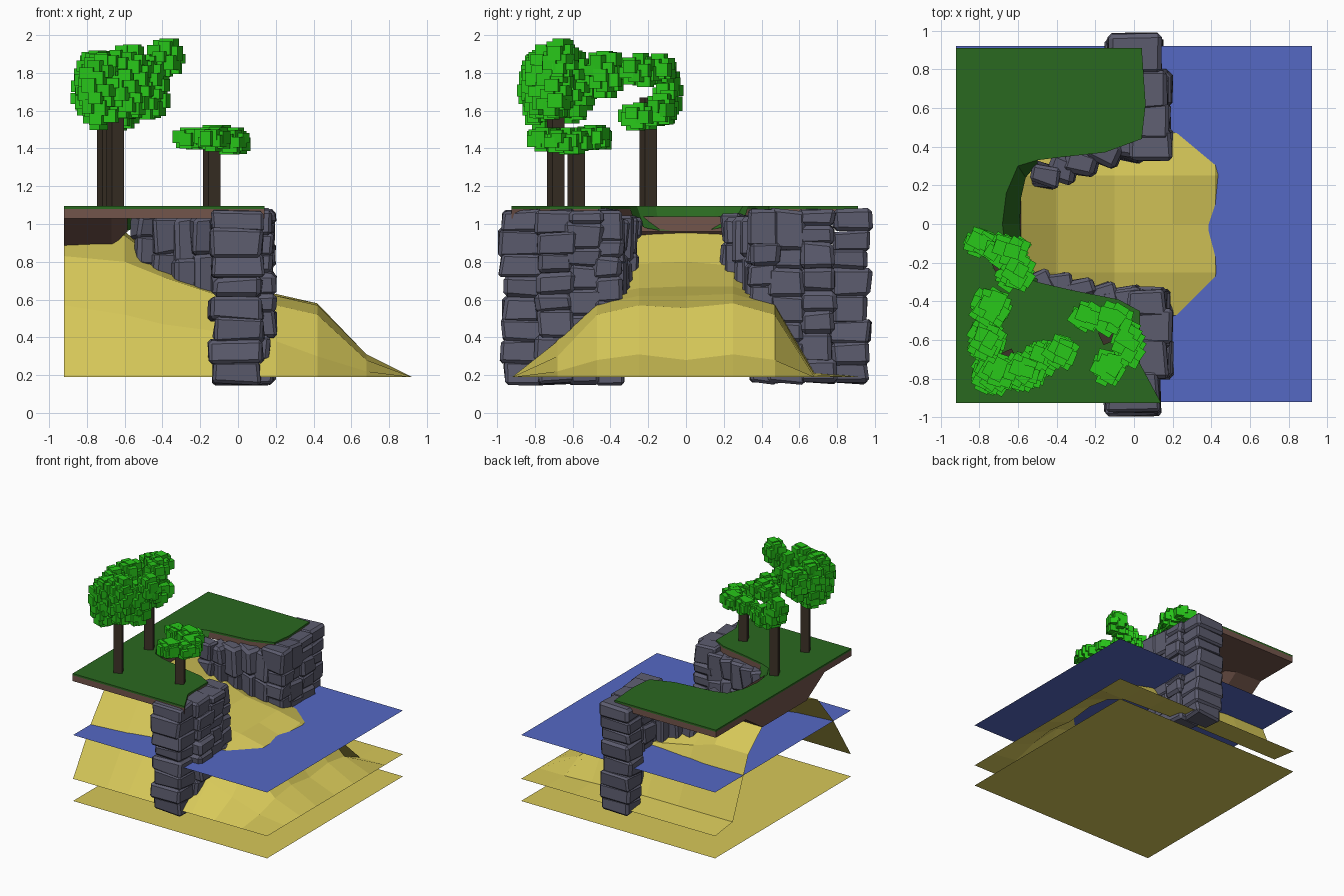
import bpy, bmesh, math, random
from mathutils import Matrix, Vector

if "Cube" in bpy.data.objects:
    bpy.data.objects.remove(bpy.data.objects["Cube"])

random.seed(4)
R = random.uniform


def mat(name, rgb):
    m = bpy.data.materials.new(name)
    m.diffuse_color = (*rgb, 1)
    m.use_nodes = True
    m.node_tree.nodes["Principled BSDF"].inputs["Base Color"].default_value = m.diffuse_color
    return m


SAND = mat("sand", (.68, .58, .10))
WATER = mat("water", (.09, .14, .55))
GRASS = mat("grass", (.023, .14, .014))
DIRT = mat("dirt", (.17, .09, .07))
ROCK = mat("rock", (.107, .107, .156))
BARK = mat("bark", (.045, .032, .021))
LEAF = mat("leaf", (.021, .58, .01))


def finish(bm, name, material):
    me = bpy.data.meshes.new(name)
    bm.to_mesh(me)
    bm.free()
    me.materials.append(material)
    ob = bpy.data.objects.new(name, me)
    bpy.context.collection.objects.link(ob)
    return ob


def sheet(name, z, material):
    bm = bmesh.new()
    bmesh.ops.create_grid(bm, x_segments=1, y_segments=1, size=.92,
                          matrix=Matrix.Translation((0, 0, z)))
    finish(bm, name, material)


def slab(name, outline, z0, z1, material):
    bm = bmesh.new()
    f = bm.faces.new([bm.verts.new((x, y, z0)) for x, y in outline])
    top = bmesh.ops.extrude_face_region(bm, geom=[f])["geom"]
    for v in top:
        if isinstance(v, bmesh.types.BMVert):
            v.co.z = z1
    bmesh.ops.recalc_face_normals(bm, faces=bm.faces)
    finish(bm, name, material)


def box(bm, centre, size, angle=0, jitter=0):
    m = (Matrix.Translation(centre) @ Matrix.Rotation(angle, 4, 'Z')
         @ Matrix.Diagonal((*size, 1)))
    vs = bmesh.ops.create_cube(bm, size=1, matrix=m)["verts"]
    for v in vs:
        v.co += Vector((R(-1, 1), R(-1, 1), R(-1, 1))) * jitter
    return vs


def rock(bm, centre, size, angle=0, jitter=.012):
    # Chipped block: jittered box with flat chamfers
    vs = box(bm, centre, size, angle, jitter)
    edges = list({e for v in vs for e in v.link_edges})
    bmesh.ops.bevel(bm, geom=edges, offset=R(.014, .024), segments=1,
                    affect='EDGES', clamp_overlap=True)


# Flat sea bed and water surface
sheet("sea_bed", 0, SAND)
sheet("water", .565, WATER)

# Sloping beach as a coarse height grid
xs = [-.92, -.6, -.4, -.1, .2, .42, .68, .92]
ys = [-.92, -.68, -.47, -.25, 0, .25, .47, .68, .92]
heights = [
    [.19, .57, .83, .92, .91, .91, .72, .22, .19],
    [.19, .52, .80, .94, .96, .94, .72, .22, .19],
    [.19, .47, .72, .79, .80, .78, .66, .22, .19],
    [.19, .43, .62, .66, .67, .67, .60, .22, .19],
    [.19, .38, .57, .62, .62, .63, .57, .21, .19],
    [.19, .30, .52, .57, .555, .58, .52, .20, .19],
    [.19, .22, .28, .31, .28, .31, .28, .19, .19],
    [.19] * 9]
bm = bmesh.new()
grid = [[bm.verts.new((x, y, z)) for y, z in zip(ys, row)]
        for x, row in zip(xs, heights)]
for i in range(len(xs) - 1):
    for j in range(len(ys) - 1):
        bm.faces.new((grid[i][j], grid[i + 1][j], grid[i + 1][j + 1], grid[i][j + 1]))
finish(bm, "beach", SAND)

# Grass plateau with the notch cut around the beach
lip = [(-.50, .31), (-.56, .24), (-.585, .13), (-.59, 0), (-.58, -.14),
       (-.55, -.22), (-.50, -.28)]
rim = [(-.50, .33), (-.60, .30), (-.66, .16), (-.68, 0), (-.66, -.16),
       (-.60, -.26), (-.50, -.30)]
outline = ([(-.92, .91), (.04, .91), (.06, .62), (.04, .44), (-.15, .37), (-.38, .345)]
           + rim + [(-.33, -.34), (-.08, -.39), (.03, -.45), (.03, -.72),
                    (.14, -.925), (-.92, -.925)])
slab("grass", outline, 1.08, 1.095, GRASS)
slab("dirt_layer", outline, 1.03, 1.08, DIRT)

# Grass rolling down to the beach
bm = bmesh.new()
low = [1.03, .99, .97, .965, .965, .98, 1.03]
a = [bm.verts.new((x, y, 1.094)) for x, y in rim]
b = [bm.verts.new((x, y, z)) for (x, y), z in zip(lip, low)]
for i in range(len(a) - 1):
    bm.faces.new((a[i], b[i], b[i + 1], a[i + 1]))
finish(bm, "grass_lip", GRASS)

# Dirt hanging below the plateau
bm = bmesh.new()
section = [(-.58, 1.04), (-.32, .88), (.28, .88), (.52, 1.04)]
rings = [[bm.verts.new((x, y * k, z + dz if z < 1 else z)) for y, z in section]
         for x, k, dz in [(-.92, 1, 0), (-.67, .98, 0), (-.585, .9, .08)]]
for p, q in zip(rings, rings[1:]):
    for i in range(3):
        bm.faces.new((p[i], q[i], q[i + 1], p[i + 1]))
bm.faces.new(rings[0])
bm.faces.new(rings[-1][::-1])
bmesh.ops.recalc_face_normals(bm, faces=bm.faces)
finish(bm, "hanging_dirt", DIRT)

# Stacked cliffs, with taller slabs lining the channel
columns = [(0, .87, .26, .19), (.08, .69, .2, .18), (.08, .535, .2, .17), (.075, .415, .21, .13)]
channel = [[(-.05, -.385, .19, .58), (-.17, -.37, .15, .58), (-.28, -.345, .15, .6),
            (-.39, -.325, .14, .68), (-.49, -.30, .13, .78)],
           [(-.03, .39, .18, .56), (-.15, .365, .16, .58), (-.27, .325, .16, .6),
            (-.37, .285, .14, .68), (-.46, .245, .14, .78)]]
for side, name, slabs in [(-1, "front_cliff", channel[0]), (1, "back_cliff", channel[1])]:
    bm = bmesh.new()
    for cx, cy, sx, sy in columns:
        z = .16
        while z < 1.02:
            h = min(R(.09, .15), 1.07 - z)
            if 1.07 - z - h < .06:
                h = 1.07 - z
            rock(bm, (cx + R(-.012, .012), side * (cy + R(-.01, .01)), z + h / 2),
                 (sx + R(-.02, .03), sy + R(0, .03), h + .012))
            z += h
    for x, y, w, z0 in slabs:
        mid = z0 + (1.03 - z0) * R(.45, .65)
        for p, q in [(z0, mid), (mid, R(1.01, 1.04))]:
            rock(bm, (x, y + R(-.01, .01), (p + q) / 2), (w, R(.1, .13), q - p + .015),
                 -side * R(.2, .4), .016)
    finish(bm, name, ROCK)

# Trees: trunk base, trunk top, then foliage blobs (centre, radii, leaf blocks)
trees = [
    ("large_tree", (-.65, -.69), 1.75, [
        ((-.74, -.43, 1.80), (.08, .07, .11), 24),
        ((-.76, -.60, 1.72), (.07, .09, .17), 34),
        ((-.72, -.77, 1.72), (.09, .08, .19), 44),
        ((-.58, -.76, 1.74), (.10, .07, .19), 44),
        ((-.47, -.69, 1.72), (.07, .06, .16), 30),
        ((-.38, -.66, 1.88), (.055, .055, .09), 16)]),
    ("back_tree", (-.70, -.20), 1.67, [
        ((-.79, -.10, 1.70), (.06, .04, .10), 14),
        ((-.67, -.13, 1.60), (.10, .05, .06), 18),
        ((-.63, -.24, 1.57), (.06, .08, .05), 16),
        ((-.60, -.24, 1.81), (.05, .08, .06), 18),
        ((-.66, -.14, 1.82), (.09, .05, .05), 16)]),
    ("small_tree", (-.14, -.58), 1.44, [
        ((-.24, -.48, 1.45), (.06, .05, .035), 14),
        ((-.11, -.49, 1.46), (.08, .06, .035), 16),
        ((-.03, -.62, 1.44), (.055, .09, .04), 18),
        ((-.13, -.74, 1.45), (.06, .06, .035), 16)])]
for name, (x, y), top, blobs in trees:
    bm = bmesh.new()
    box(bm, (x, y, (1.06 + top) / 2), (.07, .07, top - 1.06), math.radians(25))
    finish(bm, name + "_trunk", BARK)
    bm = bmesh.new()
    for centre, radii, n in blobs:
        for k in range(n):
            # Blocks spread evenly over each blob
            t = 1 - 2 * (k + .5) / n
            s, ang = math.sqrt(1 - t * t), k * 2.39996
            d = Vector((s * math.cos(ang), s * math.sin(ang), t)) * R(.8, 1)
            c = Vector(centre) + Vector([u * r for u, r in zip(d, radii)])
            box(bm, c, (R(.06, .085), R(.06, .085), R(.05, .08)),
                math.radians(-25 + R(-12, 12)))
    finish(bm, name + "_foliage", LEAF)
